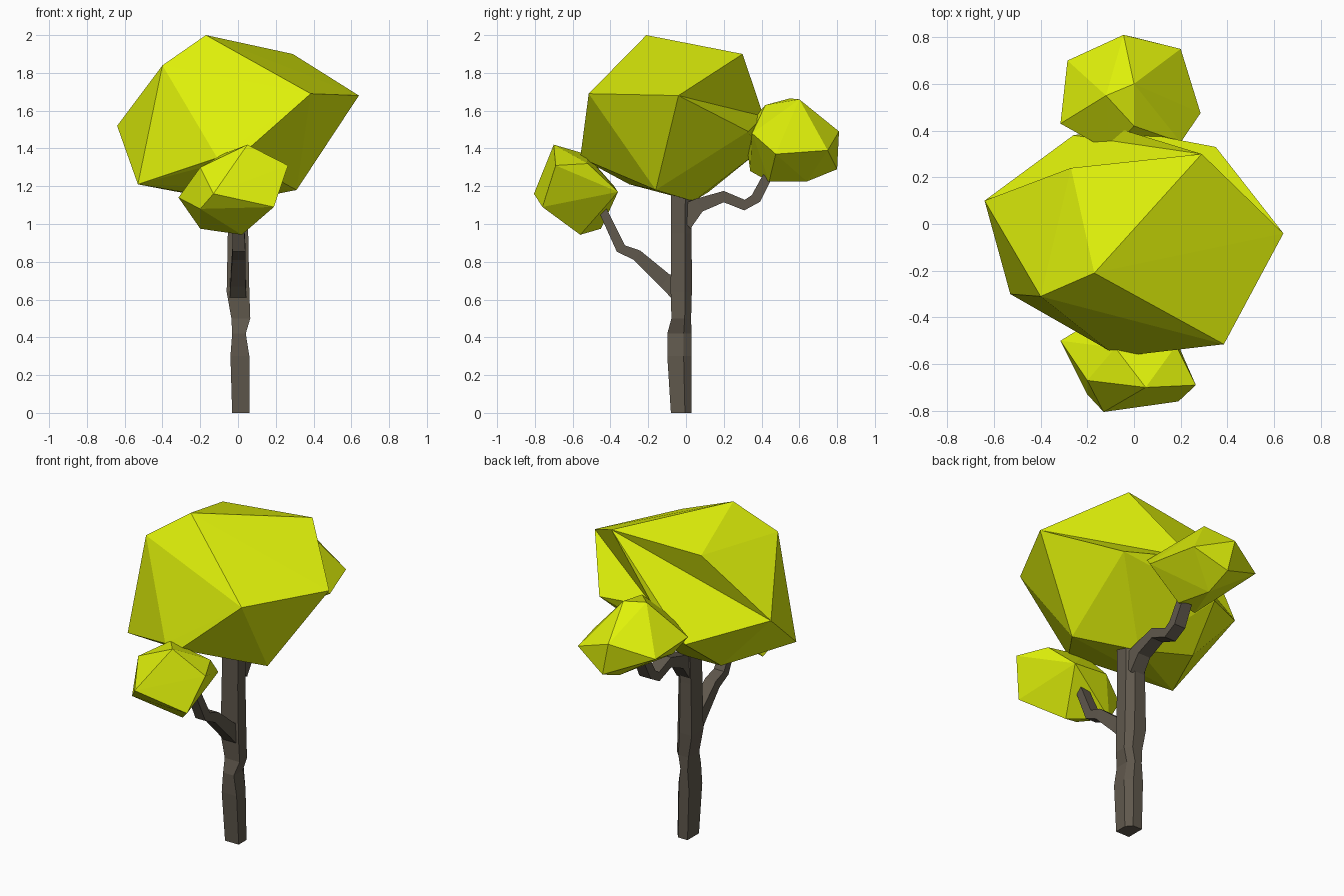
import bpy, bmesh, math
from mathutils import Vector

if "Cube" in bpy.data.objects:
    bpy.data.objects.remove(bpy.data.objects["Cube"])


def material(name, rgb):
    m = bpy.data.materials.new(name)
    m.diffuse_color = (*rgb, 1)
    m.use_nodes = True
    m.node_tree.nodes["Principled BSDF"].inputs["Base Color"].default_value = m.diffuse_color
    return m


leaf = material("leaf", (0.74, 0.88, 0.003))
bark = material("bark", (0.115, 0.097, 0.073))


def finish(bm, name, mat):
    me = bpy.data.meshes.new(name)
    bm.to_mesh(me)
    bm.free()
    me.materials.append(mat)
    ob = bpy.data.objects.new(name, me)
    bpy.context.collection.objects.link(ob)
    return ob


def foliage(name, pts, folds=()):
    """Faceted leaf clump: hull of a few corners; folds flip ridges into creases."""
    bm = bmesh.new()
    vs = [bm.verts.new(p) for p in pts]
    bmesh.ops.convex_hull(bm, input=vs)
    for a, b in folds:
        e = bm.edges.get((vs[a], vs[b]))
        if e:
            bmesh.ops.rotate_edges(bm, edges=[e], use_ccw=False)
    loose = [v for v in bm.verts if not v.link_faces]
    bmesh.ops.delete(bm, geom=loose, context='VERTS')
    bmesh.ops.recalc_face_normals(bm, faces=bm.faces)
    return finish(bm, name, leaf)


# Cross-sections: trunk is a square with one corner cut, branches are square
TRUNK = [(-1, -1), (1, -1), (1, .35), (.35, 1), (-1, 1)]
SQUARE = [(-1, -1), (1, -1), (1, 1), (-1, 1)]


def limb(name, path, section, upright=False):
    """Faceted tube through (x, y, z, half width, half depth) stations."""
    bm = bmesh.new()
    pts = [Vector(s[:3]) for s in path]
    side = Vector((1, 0, 0))
    rings = []
    for i, s in enumerate(path):
        t = pts[min(i + 1, len(pts) - 1)] - pts[max(i - 1, 0)]
        t.x = 0
        if upright:
            t = Vector((0, 0, 1))
        up = t.normalized().cross(side)
        rings.append([bm.verts.new(pts[i] + side * s[3] * u + up * s[4] * v) for u, v in section])
    n = len(section)
    for a, b in zip(rings, rings[1:]):
        for k in range(n):
            j = (k + 1) % n
            bm.faces.new((a[k], a[j], b[j], b[k]))
    bm.faces.new(rings[0])
    bm.faces.new(rings[-1])
    bmesh.ops.recalc_face_normals(bm, faces=bm.faces)
    return finish(bm, name, bark)


# Leaf clumps
foliage("main_crown", [
    (-.17, -.21, 2.0), (.29, .30, 1.9), (.64, -.04, 1.68), (.385, -.515, 1.69),
    (-.40, -.31, 1.84), (-.64, .10, 1.52), (-.53, -.30, 1.21), (-.11, -.54, 1.35),
    (0, -.56, 1.35), (-.27, .24, 1.87), (.35, .33, 1.49), (-.07, .41, 1.57),
    (-.26, .38, 1.38), (.31, -.16, 1.18), (0, .04, 1.12), (-.32, .12, 1.17)],
    folds=[(1, 10), (9, 11), (9, 12)])
foliage("front_clump", [
    (.05, -.70, 1.42), (.265, -.69, 1.31), (.19, -.76, 1.09), (-.13, -.805, 1.16),
    (-.20, -.67, 1.30), (-.315, -.50, 1.14), (-.20, -.45, .975), (.02, -.56, .943),
    (-.08, -.53, 1.37), (.18, -.52, 1.32), (.12, -.36, 1.17), (-.12, -.38, 1.20),
    (-.20, -.73, 1.08)])
foliage("back_clump", [
    (0, .60, 1.66), (-.12, .55, 1.665), (-.045, .81, 1.49), (.20, .75, 1.39),
    (.285, .475, 1.37), (-.285, .70, 1.42), (-.315, .43, 1.46), (.2, .35, 1.48),
    (0, .80, 1.29), (0, .64, 1.225), (.05, .44, 1.225), (-.15, .34, 1.28),
    (-.1, .31, 1.5), (0, .42, 1.63)])

# Trunk and branches
limb("trunk", [
    (.015, -.025, 0, .046, .055), (.01, -.035, .3, .05, .064),
    (.005, -.035, .42, .036, .064), (.015, -.025, .5, .05, .052),
    (0, -.025, .64, .06, .056), (0, -.025, .95, .054, .055),
    (.005, -.022, 1.25, .052, .056)], TRUNK, True)
limb("front_branch", [
    (0, -.03, .66, .045, .075), (0, -.11, .70, .04, .04), (.005, -.26, .835, .036, .03),
    (.005, -.345, .87, .034, .027), (0, -.43, 1.05, .03, .023), (0, -.45, 1.10, .026, .018)],
    SQUARE)
limb("back_branch", [
    (0, -.02, 1.03, .045, .07), (0, .07, 1.1, .042, .038), (0, .2, 1.145, .04, .03),
    (0, .31, 1.1, .038, .028), (0, .37, 1.135, .038, .028), (0, .43, 1.25, .035, .025)],
    SQUARE)
